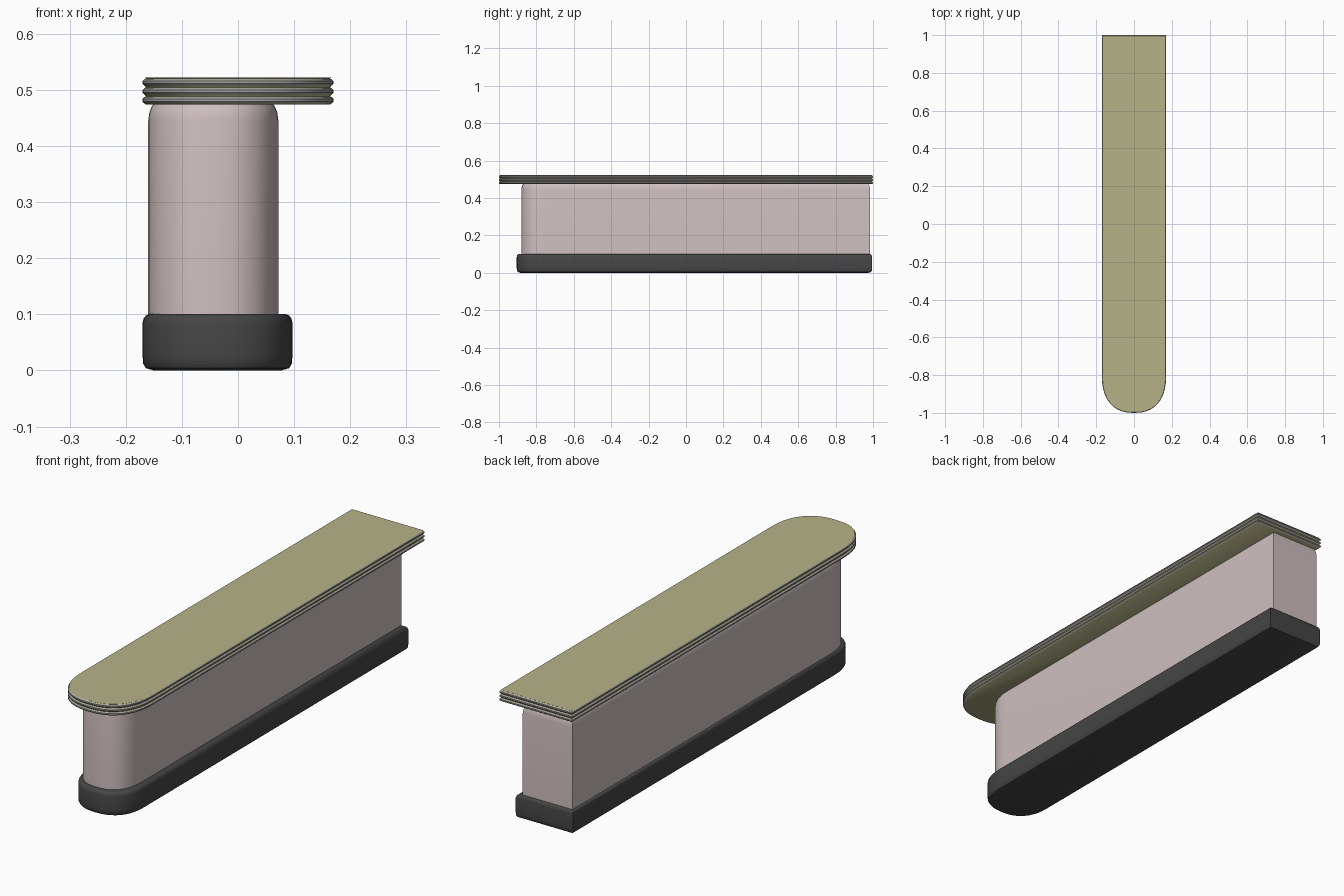
import bpy, bmesh, math

if "Cube" in bpy.data.objects:
    bpy.data.objects.remove(bpy.data.objects["Cube"])


def material(name, rgb):
    m = bpy.data.materials.new(name)
    m.diffuse_color = (*rgb, 1)
    m.use_nodes = True
    m.node_tree.nodes["Principled BSDF"].inputs["Base Color"].default_value = m.diffuse_color
    return m


def outline(x0, x1, y0, y1, depth, n=20, power=2.4):
    """Square back end and superelliptic front end."""
    cx, half = (x0 + x1) / 2, (x1 - x0) / 2
    pts = [(x1, y1), (x0, y1)]
    for i in range(n + 1):
        a = math.pi * i / n
        c, s = math.cos(a), max(math.sin(a), 0)
        x = cx - half * math.copysign(abs(c) ** (2 / power), c)
        pts.append((x, y0 + depth - depth * s ** (2 / power)))
    return pts


def loft(name, bounds, depth, profile, mats, trims=()):
    """Stack inset outlines; profile holds (inset, z) from bottom to top."""
    x0, x1, y0, y1 = bounds
    bm = bmesh.new()
    rings = []
    for d, z in profile:
        pts = outline(x0 + d, x1 - d, y0 + d, y1 - d, depth - d)
        rings.append([bm.verts.new((x, y, z)) for x, y in pts])
    bm.faces.new(rings[0][::-1])
    bm.faces.new(rings[-1])
    for k, (a, b) in enumerate(zip(rings, rings[1:])):
        for i in range(len(a)):
            j = (i + 1) % len(a)
            f = bm.faces.new((a[i], a[j], b[j], b[i]))
            f.material_index = 1 if k in trims else 0
    bmesh.ops.recalc_face_normals(bm, faces=bm.faces)
    mesh = bpy.data.meshes.new(name)
    bm.to_mesh(mesh)
    bm.free()
    for m in mats:
        mesh.materials.append(m)
    ob = bpy.data.objects.new(name, mesh)
    bpy.context.collection.objects.link(ob)
    bpy.context.view_layer.objects.active = ob
    ob.select_set(True)
    bpy.ops.object.shade_smooth_by_angle(angle=math.radians(35))
    ob.select_set(False)


olive = material("olive", (0.47, 0.45, 0.25))
grey = material("trim_grey", (0.36, 0.36, 0.35))
pink = material("pale_pink", (0.62, 0.52, 0.52))
dark = material("charcoal", (0.06, 0.06, 0.06))

# Plinth with softened edges
loft("base_plinth", (-0.17, 0.097, -0.905, 0.995), 0.15,
     [(0.02, 0), (0.006, 0.004), (0.001, 0.012), (0, 0.025), (0, 0.085),
      (0.002, 0.093), (0.006, 0.098), (0.013, 0.101)], [dark])

# Counter body
loft("counter_body", (-0.16, 0.072, -0.88, 0.984), 0.14,
     [(0, 0.09), (0, 0.445), (0.002, 0.46), (0.006, 0.47), (0.012, 0.478)], [pink])

# Countertop with three raised trim bands around its edge
profile, trims = [(0.006, 0.474)], []
for z in (0.476, 0.492, 0.508):
    k = len(profile)
    profile += [(0.003, z), (0, z + 0.003), (0, z + 0.008), (0.003, z + 0.011), (0.006, z + 0.0125)]
    trims += [k, k + 1, k + 2]
profile += [(0.004, 0.522)]
loft("countertop", (-0.17, 0.17, -1, 1), 0.2, profile, [olive, grey], trims)
